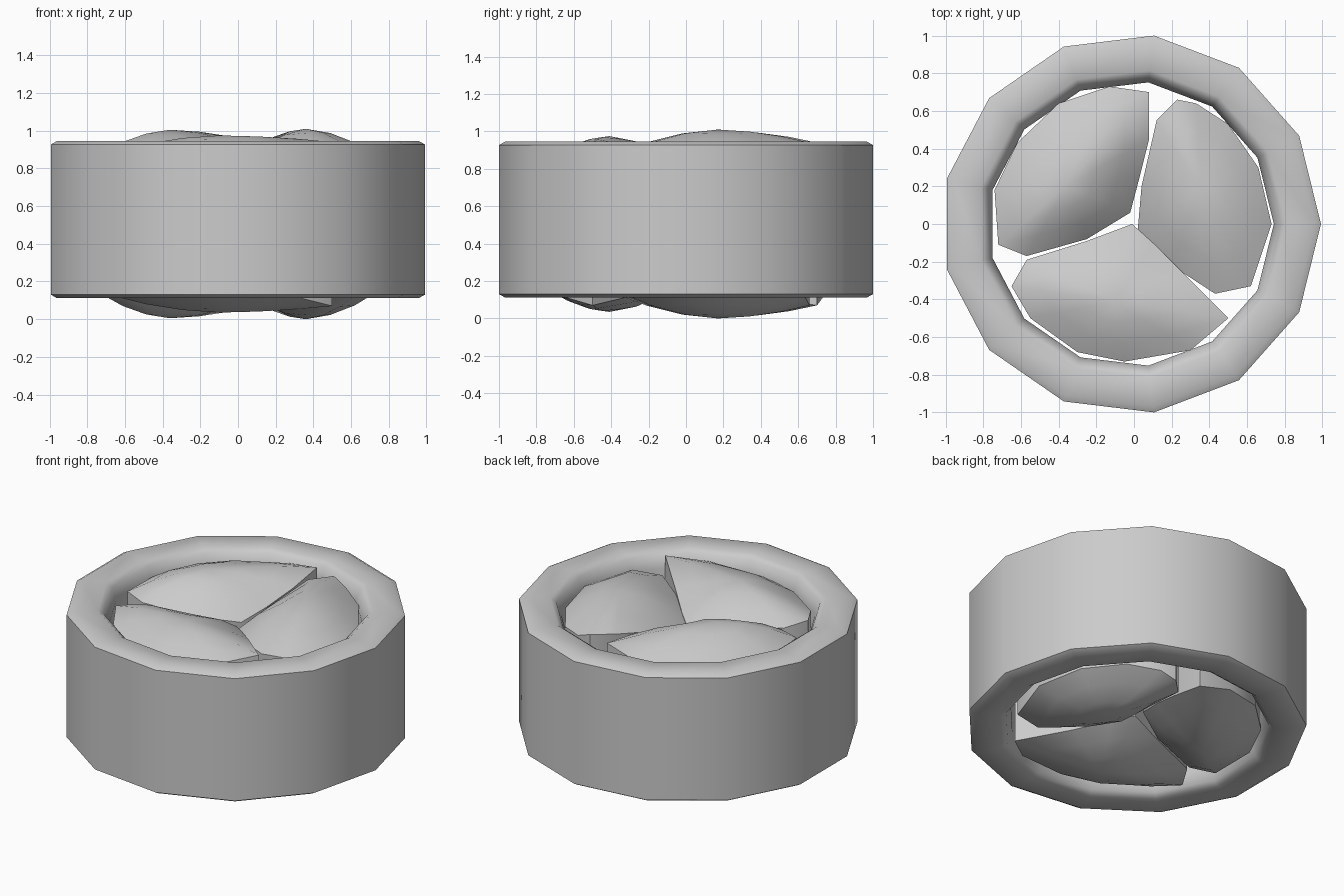
import bpy
import bmesh
import math
from mathutils import Vector

cube = bpy.data.objects.get("Cube")
if cube:
    bpy.data.objects.remove(cube, do_unlink=True)

# Single plain grey material
grey = bpy.data.materials.new("plain grey")
grey.use_nodes = True
colour = (0.6, 0.6, 0.6, 1)
grey.diffuse_color = colour
grey.node_tree.nodes["Principled BSDF"].inputs["Base Color"].default_value = colour

MIDDLE = 0.505


def finish(name, bm, angle):
    """Turn a bmesh into a named, smooth shaded object."""
    bmesh.ops.recalc_face_normals(bm, faces=bm.faces)
    mesh = bpy.data.meshes.new(name)
    bm.to_mesh(mesh)
    bm.free()
    mesh.materials.append(grey)
    obj = bpy.data.objects.new(name, mesh)
    bpy.context.collection.objects.link(obj)
    bpy.ops.object.select_all(action='DESELECT')
    obj.select_set(True)
    bpy.context.view_layer.objects.active = obj
    bpy.ops.object.shade_smooth_by_angle(angle=math.radians(angle))
    return obj


def bridge(bm, lower, upper):
    """Join two closed rings of equal length with quads."""
    count = len(lower)
    for i in range(count):
        j = (i + 1) % count
        bm.faces.new((lower[i], lower[j], upper[j], upper[i]))


def make_ring(name, sides, profile, offset):
    """Revolve a closed profile of (radius, height) into a faceted ring."""
    bm = bmesh.new()
    loops = []
    for i in range(sides):
        turn = math.tau * i / sides
        loops.append([bm.verts.new((r * math.cos(turn) + offset, r * math.sin(turn), z))
                      for r, z in profile])
    for i in range(sides):
        bridge(bm, loops[i], loops[(i + 1) % sides])
    return finish(name, bm, 50)


def make_lobe(name, outline, peak):
    """Dome an outline up to a peak, then repeat it below the middle plane."""
    bm = bmesh.new()
    peak = Vector(peak)
    rims = []
    for side in (1, -1):
        def place(point):
            x, y, z = point
            return bm.verts.new((x, y, MIDDLE + side * (z - MIDDLE)))

        rings = []
        for inward, rise in ((0, 0), (0.3, 0.48), (0.65, 0.84)):
            ring = []
            for point in outline:
                edge = Vector(point)
                spot = edge.lerp(peak, inward)
                spot.z = edge.z + (peak.z - edge.z) * rise
                ring.append(place(spot))
            rings.append(ring)
        bridge(bm, rings[0], rings[1])
        bridge(bm, rings[1], rings[2])
        tip = place(peak)
        inner = rings[2]
        for i in range(len(inner)):
            bm.faces.new((inner[i - 1], inner[i], tip))
        rims.append(rings[0])
    # Straight wall between the two domes
    bridge(bm, rims[1], rims[0])
    return finish(name, bm, 45)


# Outer ring: bevelled outside, softly rolled over inside
LOW, HIGH = 0.112, 0.945
half = [(1.007, 0.018), (0.975, 0), (0.82, 0), (0.785, 0.025), (0.757, 0.1)]
profile = [(r, HIGH - drop) for r, drop in half]
profile += [(r, LOW + drop) for r, drop in reversed(half)]
make_ring("outer_ring", 13, profile, -0.015)

# Three interlocking lobes filling the ring
make_lobe("left_lobe", [
    (0.23, 0.66, 0.94), (0.33, 0.64, 0.9), (0.5, 0.53, 0.87), (0.66, 0.3, 0.86),
    (0.73, 0, 0.87), (0.62, -0.33, 0.88), (0.43, -0.37, 0.88), (0.2, -0.22, 0.84),
    (0.02, -0.03, 0.8), (0.04, 0.2, 0.84), (0.12, 0.55, 0.93)],
    (0.36, 0.17, 1.01))
make_lobe("right_lobe", [
    (0.08, 0.7, 0.94), (-0.13, 0.73, 0.9), (-0.4, 0.64, 0.87), (-0.62, 0.43, 0.86),
    (-0.74, 0.18, 0.86), (-0.72, -0.11, 0.88), (-0.57, -0.17, 0.87),
    (-0.25, -0.08, 0.83), (-0.02, 0.06, 0.8), (0.03, 0.25, 0.84), (0.08, 0.45, 0.9)],
    (-0.36, 0.2, 1.005))
make_lobe("front_lobe", [
    (-0.01, 0, 0.8), (0.1, -0.1, 0.83), (0.25, -0.25, 0.88), (0.5, -0.5, 0.94),
    (0.3, -0.67, 0.89), (-0.05, -0.73, 0.86), (-0.3, -0.68, 0.85),
    (-0.55, -0.5, 0.86), (-0.65, -0.33, 0.89), (-0.57, -0.19, 0.87),
    (-0.25, -0.09, 0.83)],
    (-0.1, -0.41, 0.975))
